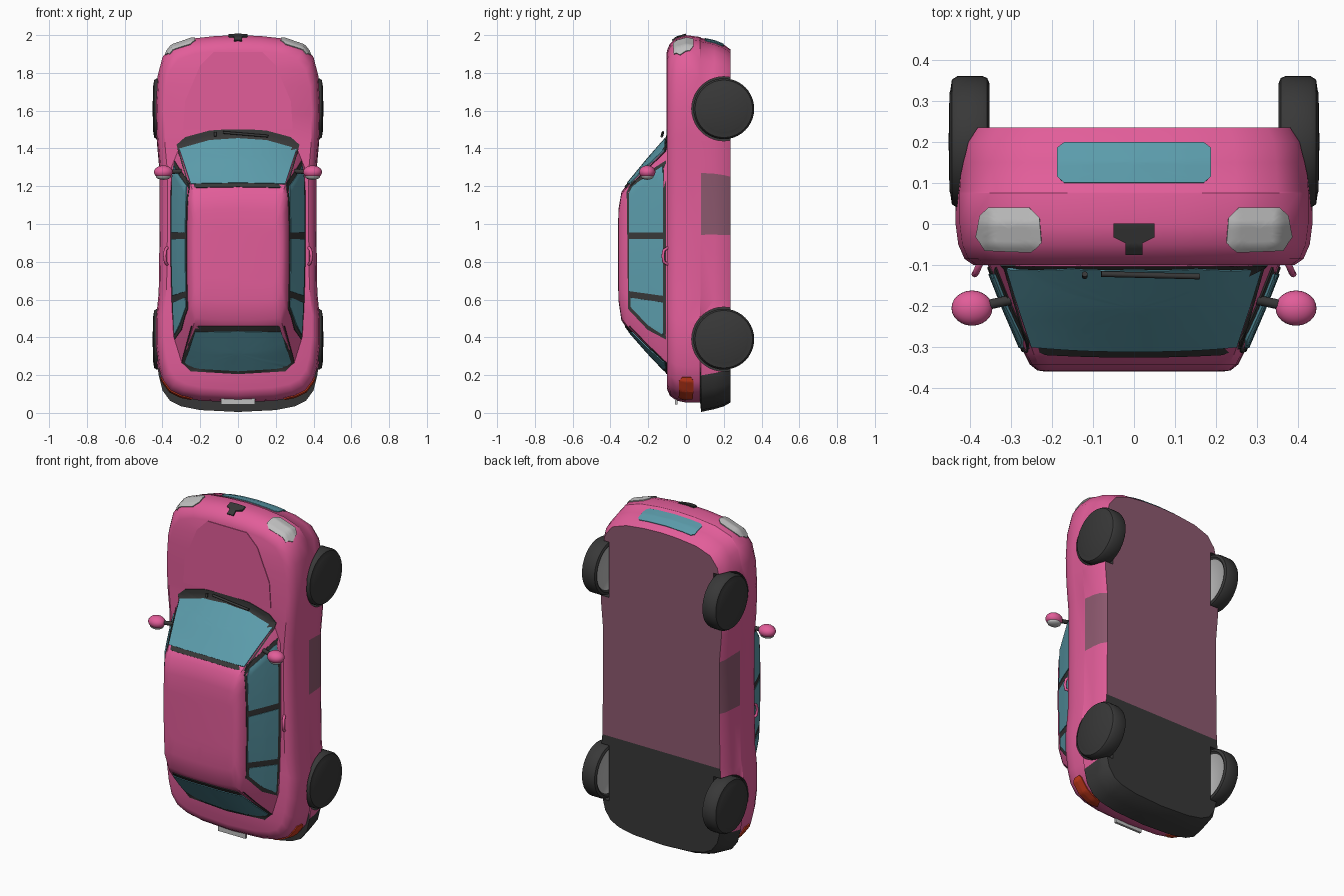
import bpy, bmesh, math
from mathutils import Vector
from mathutils.bvhtree import BVHTree

if "Cube" in bpy.data.objects:
    bpy.data.objects.remove(bpy.data.objects["Cube"])


def material(name, r, g, b):
    m = bpy.data.materials.new(name)
    m.diffuse_color = (r, g, b, 1)
    m.use_nodes = True
    m.node_tree.nodes["Principled BSDF"].inputs["Base Color"].default_value = m.diffuse_color
    return m


PINK = material("pink paint", .76, .11, .32)
MAUVE = material("mauve underside", .27, .10, .16)
DARK = material("dark rubber", .04, .04, .04)
TEAL = material("teal glass", .107, .337, .413)
GREY = material("light grey", .52, .52, .52)
RED = material("red lamp", .61, .045, .012)


def smooth(ob, angle=40):
    bpy.ops.object.select_all(action='DESELECT')
    ob.select_set(True)
    bpy.context.view_layer.objects.active = ob
    bpy.ops.object.shade_smooth_by_angle(angle=math.radians(angle))


def make(name, verts, faces, mats, fix=True):
    me = bpy.data.meshes.new(name)
    me.from_pydata(verts, [], faces)
    if fix:
        bm = bmesh.new()
        bm.from_mesh(me)
        bmesh.ops.remove_doubles(bm, verts=bm.verts, dist=1e-5)
        bmesh.ops.recalc_face_normals(bm, faces=bm.faces)
        bm.to_mesh(me)
        bm.free()
    for m in mats:
        me.materials.append(m)
    ob = bpy.data.objects.new(name, me)
    bpy.context.collection.objects.link(ob)
    return ob


def loft(name, halves, mats):
    """Skin half outlines (rear centre to front centre), mirrored in x, capped by strips."""
    n = len(halves[0])
    m = 2 * n - 2
    verts, faces = [], []
    for h in halves:
        verts += h + [(-x, y, z) for x, y, z in reversed(h[1:-1])]
    for k in range(len(halves) - 1):
        for i in range(m):
            j = (i + 1) % m
            faces.append((k*m + i, k*m + j, k*m + m + j, k*m + m + i))
    for base in (0, (len(halves) - 1) * m):
        for i in range(n - 1):
            q = [i, i + 1, (m - i - 1) % m, (m - i) % m]
            faces.append([base + v for v in dict.fromkeys(q)])
    return make(name, verts, faces, mats)


# Lower body: plan outline stacked in layers from underside to bonnet
plan = [(0, .005), (.2, .015), (.30, .035), (.36, .065), (.40, .12), (.42, .2), (.435, .32),
        (.435, .45), (.42, .6), (.415, .95), (.415, 1.28), (.43, 1.45), (.435, 1.62),
        (.425, 1.78), (.40, 1.88), (.35, 1.945), (.25, 1.98), (.12, 1.995), (0, 2)]
layers = [(.235, .93, .05, 1.925), (.20, .975, .03, 1.95), (.15, .99, .015, 1.97),
          (.08, 1, 0, 1.985), (.075, 1, .05, 1.99), (0, 1, .05, 2), (-.05, .985, .06, 1.985),
          (-.085, .95, .085, 1.955), (-.10, .90, .12, 1.92)]
body = loft("car_body", [[(x * s, y, a + z / 2 * (b - a)) for x, z in plan]
                         for y, s, a, b in layers], [PINK, MAUVE, DARK])
for p in body.data.polygons:
    c, nrm = p.center, p.normal
    if nrm.y > .9 and c.y > .22:
        p.material_index = 2 if c.z < .6 else 1
    elif c.y > .076 and c.z < .22:
        p.material_index = 2
    elif abs(nrm.x) > .7 and c.y > .08 and .95 < c.z < 1.28:
        p.material_index = 1


# Cabin: rear, side and front curves blended from belt line to roof
def curve(a, mid, b, n=8):
    pts = []
    for i in range(n + 1):
        t = i / n
        w = ((1-t) * (1-2*t), 4*t*(1-t), t * (2*t-1))
        pts.append(tuple(w[0]*a[k] + w[1]*mid[k] + w[2]*b[k] for k in (0, 1)))
    return pts


base = (curve((0, .205), (.15, .21), (.30, .255)) + curve((.345, .40), (.36, .87), (.355, 1.31))
        + curve((.315, 1.41), (.16, 1.455), (0, 1.47)))
top = (curve((0, .45), (.12, .452), (.235, .465)) + curve((.26, .54), (.268, .86), (.262, 1.16))
       + curve((.245, 1.19), (.125, 1.2), (0, 1.205)))


def cabin_ring(y, t, sx=1, sz=1):
    return [((p[0] + t*(q[0]-p[0])) * sx, y, .85 + (p[1] + t*(q[1]-p[1]) - .85) * sz)
            for p, q in zip(base, top)]


cabin = loft("cabin", [cabin_ring(-.09, 0), cabin_ring(-.20, .5, 1.01, 1.015), cabin_ring(-.315, 1),
                       cabin_ring(-.342, 1, .95, .9), cabin_ring(-.357, 1, .88, .65),
                       cabin_ring(-.36, 1, .8, .4)], [PINK])

# Surface used for placing windows and lamps
sv, sf = [], []
for ob in (body, cabin):
    o = len(sv)
    sv += [v.co.copy() for v in ob.data.vertices]
    sf += [[o + i for i in p.vertices] for p in ob.data.polygons]
surface = BVHTree.FromPolygons(sv, sf)
VIEWS = {"front": (lambda a, b: (a, -3, b), (0, 1, 0)),
         "right": (lambda a, b: (3, a, b), (-1, 0, 0)),
         "left": (lambda a, b: (-3, a, b), (1, 0, 0)),
         "nose": (lambda a, b: (a, b, 4), (0, 0, -1)),
         "tail": (lambda a, b: (a, b, -3), (0, 0, 1))}


def plate(name, view, outline, mat, off=.004, rings=7, sub=6):
    """Thin plate: a 2D outline projected on to the car's skin."""
    origin, d = VIEWS[view]
    d = Vector(d)
    n = len(outline)
    edge = [tuple(outline[i][k] + (outline[(i+1) % n][k] - outline[i][k]) * s / sub for k in (0, 1))
            for i in range(n) for s in range(sub)]
    cx, cy = (sum(p[k] for p in edge) / len(edge) for k in (0, 1))

    def hit(a, b, h):
        o = Vector(origin(a, b))
        loc, nrm, _, _ = surface.ray_cast(o, d)
        if loc is None:
            loc, nrm, _, _ = surface.find_nearest(o + d * 3)
        if nrm.dot(d) > 0:
            nrm = -nrm
        return loc + nrm * h

    verts, faces, m = [hit(cx, cy, off)], [], len(edge)
    for r in range(1, rings + 2):
        f = min(r / rings, 1)
        h = off if r <= rings else -.003
        verts += [hit(cx + (a-cx)*f, cy + (b-cy)*f, h) for a, b in edge]
    for i in range(m):
        j = (i + 1) % m
        faces.append((0, 1 + i, 1 + j))
        for r in range(rings):
            faces.append((1 + r*m + i, 1 + r*m + m + i, 1 + r*m + m + j, 1 + r*m + j))
    a, b, c = (verts[i] for i in (0, 1, 1 + sub))
    if (b - a).cross(c - a).dot(d) > 0:
        faces = [f[::-1] for f in faces]
    smooth(make(name, verts, faces, [mat], False))


def sym(half):
    return half + [(-x, y) for x, y in reversed(half) if x]


# Bonnet lid, windscreen and rear window
plate("bonnet_lid", "front", sym([(.29, 1.50), (.28, 1.65), (.2, 1.84), (.13, 1.91)]), PINK)
plate("windscreen_frame", "front", sym([(0, 1.195), (.258, 1.19), (.325, 1.42), (.28, 1.46),
                                        (.15, 1.495), (0, 1.505)]), DARK)
plate("windscreen", "front", sym([(0, 1.215), (.25, 1.21), (.31, 1.395), (.15, 1.44),
                                  (0, 1.45)]), TEAL, .007)
plate("rear_window_frame", "front", sym([(0, .205), (.25, .22), (.298, .265), (.245, .46),
                                         (0, .46)]), DARK)
plate("rear_window", "front", sym([(0, .225), (.24, .24), (.28, .27), (.228, .43),
                                   (0, .435)]), TEAL, .007)

# Side windows, lamps, mirrors and handles on both sides
side_frame = [(-.105, 1.335), (-.105, .39), (-.2, .44), (-.305, .55), (-.312, 1.17), (-.285, 1.22)]
side_glass = {"front": [(-.12, 1.305), (-.12, .955), (-.30, .955), (-.30, 1.165), (-.28, 1.20)],
              "middle": [(-.12, .92), (-.12, .62), (-.30, .645), (-.30, .92)],
              "back": [(-.12, .585), (-.12, .415), (-.2, .465), (-.29, .56), (-.29, .61)]}
head = [(.225, -.045), (.23, .015), (.255, .04), (.35, .04), (.372, .02), (.382, -.03),
        (.36, -.062), (.25, -.066)]
tail_rear = [(.24, -.02), (.27, .035), (.385, .04), (.395, 0), (.375, -.035), (.27, -.038)]
tail_side = [(-.036, .115), (.04, .115), (.04, .17), (.025, .19), (-.02, .19), (-.036, .17)]


def ellipsoid(name, loc, size, mat):
    bpy.ops.mesh.primitive_uv_sphere_add(segments=24, ring_count=14, radius=1, location=loc)
    ob = bpy.context.object
    ob.name, ob.scale = name, size
    ob.data.materials.append(mat)
    smooth(ob)


def rod(name, pts, radius, mat):
    cu = bpy.data.curves.new(name, 'CURVE')
    cu.dimensions, cu.bevel_depth, cu.bevel_resolution = '3D', radius, 3
    cu.use_fill_caps = True
    sp = cu.splines.new('POLY')
    sp.points.add(len(pts) - 1)
    for p, co in zip(sp.points, pts):
        p.co = (*co, 1)
    cu.materials.append(mat)
    bpy.context.collection.objects.link(bpy.data.objects.new(name, cu))


for side, s in (("right", 1), ("left", -1)):
    plate(side + "_window_frame", side, side_frame, DARK)
    for part, outline in side_glass.items():
        plate(f"{side}_{part}_window", side, outline, TEAL, .007)
    plate(side + "_headlight", "nose", [(s*x, y) for x, y in head], GREY, .006)
    plate(side + "_tail_lamp", "tail", [(s*x, y) for x, y in tail_rear], RED, .006)
    plate(side + "_tail_lamp_side", side, tail_side, RED, .006)
    ellipsoid(side + "_mirror_shell", (s*.395, -.205, 1.275), (.05, .043, .035), PINK)
    ellipsoid(side + "_mirror_glass", (s*.395, -.205, 1.252), (.04, .034, .018), GREY)
    rod(side + "_mirror_arm", [(s*.30, -.185, 1.28), (s*.37, -.2, 1.275)], .012, DARK)
    rod(side + "_door_handle", [(s*.375, -.095, .785), (s*.385, -.118, .80), (s*.388, -.122, .83),
                                (s*.385, -.118, .86), (s*.375, -.095, .875)], .008, PINK)
    rod(side + "_wiper", [(s*.02 - .1, -.122, 1.485), (s*.14 + .02, -.128, 1.465)], .007, DARK)

# Nose intake, bonnet latch and rear plate
plate("front_intake", "nose", sym([(.17, .10), (.187, .115), (.187, .185), (.17, .198)]), TEAL)
plate("bonnet_latch", "nose", sym([(.05, 0), (.05, -.03), (.02, -.045), (.02, -.07)]), DARK, .008)
bpy.ops.mesh.primitive_cube_add(size=1, location=(0, -.052, .068))
rear_plate = bpy.context.object
rear_plate.name, rear_plate.scale = "rear_plate", (.18, .014, .045)
rear_plate.data.materials.append(GREY)


# Wheels and wheel wells
def lathe(name, profile, centre, s, mats, n=40):
    verts = [(s * x, centre[0] + r * math.cos(2*math.pi*i/n), centre[1] + r * math.sin(2*math.pi*i/n))
             for x, r in profile for i in range(n)]
    faces = [(k*n + i, k*n + (i+1) % n, k*n + n + (i+1) % n, k*n + n + i)
             for k in range(len(profile) - 1) for i in range(n)]
    return make(name, verts, faces, mats)


tyre = [(.362, 0), (.362, .13), (.352, .142), (.358, .156), (.37, .161), (.43, .161), (.444, .152),
        (.448, .125), (.45, .12), (.452, 0)]
for end, z in (("front", 1.61), ("rear", .39)):
    for side, s in (("right", 1), ("left", -1)):
        w = lathe(f"{end}_{side}_wheel", tyre, (.2, z), s, [DARK, GREY])
        for p in w.data.polygons:
            p.material_index = int(abs(p.center.x) < .3625 and abs(p.normal.x) > .99)
        smooth(w)
        cut = lathe("well_cutter", [(.347, 0), (.347, .17), (.6, .17), (.6, 0)], (.2, z), s, [DARK])
        cut.hide_render = True
        mod = body.modifiers.new("well", 'BOOLEAN')
        mod.operation, mod.solver, mod.object = 'DIFFERENCE', 'EXACT', cut
        mod.material_mode = 'TRANSFER'
        bpy.context.view_layer.objects.active = body
        bpy.ops.object.modifier_apply(modifier="well")
        bpy.data.objects.remove(cut)
smooth(body, 35)
smooth(cabin, 35)
